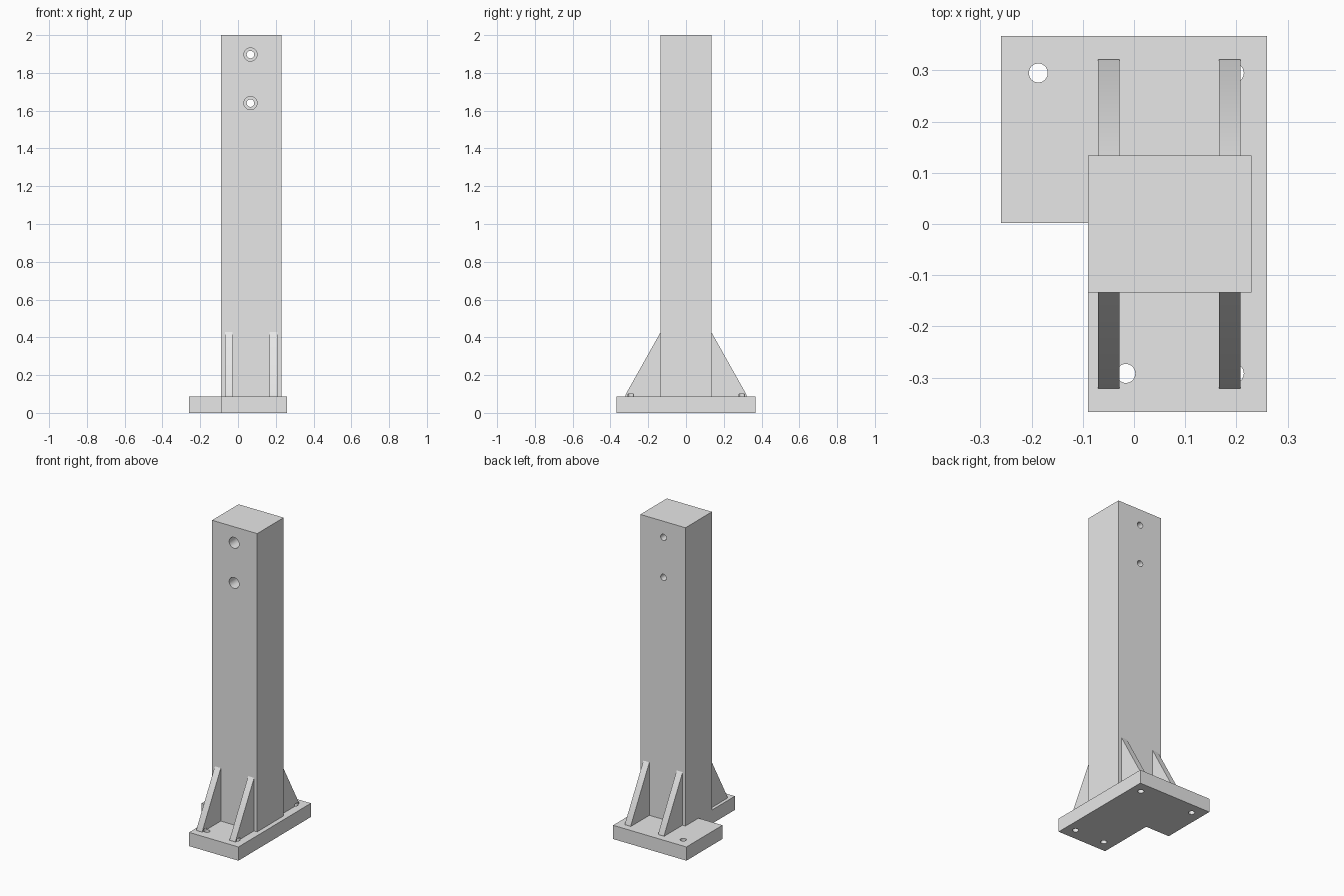
import bpy, bmesh
from math import radians
from mathutils import Matrix, Vector

if "Cube" in bpy.data.objects:
    bpy.data.objects.remove(bpy.data.objects["Cube"], do_unlink=True)

GREY = (0.8, 0.8, 0.8, 1)
grey = bpy.data.materials.new("plain_grey")
grey.use_nodes = True
grey.diffuse_color = GREY
grey.node_tree.nodes["Principled BSDF"].inputs["Base Color"].default_value = GREY

BASE_TOP = 0.088
POST_LEFT, POST_RIGHT, POST_Y = -0.09, 0.23, 0.134


def finish(name, bm):
    bmesh.ops.recalc_face_normals(bm, faces=bm.faces)
    mesh = bpy.data.meshes.new(name)
    bm.to_mesh(mesh)
    bm.free()
    mesh.materials.append(grey)
    obj = bpy.data.objects.new(name, mesh)
    bpy.context.collection.objects.link(obj)
    return obj


def extrude(name, points, offset):
    """Extrude a flat outline into a solid."""
    bm = bmesh.new()
    face = bm.faces.new([bm.verts.new(p) for p in points])
    grown = bmesh.ops.extrude_face_region(bm, geom=[face], use_keep_orig=True)
    moved = [v for v in grown["geom"] if isinstance(v, bmesh.types.BMVert)]
    bmesh.ops.translate(bm, verts=moved, vec=offset)
    return finish(name, bm)


def drill(obj, start, end, radius):
    """Cut a round hole from start to end."""
    start, end = Vector(start), Vector(end)
    axis = end - start
    bm = bmesh.new()
    bmesh.ops.create_cone(
        bm, cap_ends=True, segments=32, radius1=radius, radius2=radius, depth=axis.length,
        matrix=Matrix.Translation((start + end) / 2) @ axis.to_track_quat("Z", "Y").to_matrix().to_4x4())
    cutter = finish("hole_cutter", bm)
    cutter.hide_render = True
    mod = obj.modifiers.new("hole", "BOOLEAN")
    mod.operation, mod.solver, mod.object = "DIFFERENCE", "EXACT", cutter
    bpy.context.view_layer.objects.active = obj
    bpy.ops.object.modifier_apply(modifier=mod.name)
    bpy.data.objects.remove(cutter, do_unlink=True)


# L-shaped base plate
outline = [(POST_LEFT, -0.367), (0.26, -0.367), (0.26, 0.367),
           (-0.26, 0.367), (-0.26, 0.002), (POST_LEFT, 0.002)]
base = extrude("base_plate", [(x, y, 0) for x, y in outline], (0, 0, BASE_TOP))

# Square post
corners = [(POST_LEFT, -POST_Y), (POST_RIGHT, -POST_Y), (POST_RIGHT, POST_Y), (POST_LEFT, POST_Y)]
post = extrude("post", [(x, y, BASE_TOP) for x, y in corners], (0, 0, 2 - BASE_TOP))

# Four tapered gussets
gussets = []
for side, x in (("right", -0.07), ("left", 0.166)):
    for end, sign in (("front", -1), ("back", 1)):
        profile = [(POST_Y, BASE_TOP), (0.321, BASE_TOP), (0.321, 0.095), (POST_Y, 0.428)]
        gussets.append(extrude(f"gusset_{end}_{side}",
                               [(x, sign * y, z) for y, z in profile], (0.042, 0, 0)))

# Anchor holes, which also nick the gussets beside them
for x, y in ((-0.187, 0.295), (0.196, 0.295), (-0.016, -0.292), (0.196, -0.292)):
    for part in [base] + [g for g in gussets if g.data.vertices[0].co.y * y > 0]:
        drill(part, (x, y, -0.05), (x, y, 0.101), 0.0185)

# Counterbored bolt holes through the post
for z in (1.64, 1.897):
    drill(post, (0.066, -0.3, z), (0.066, 0.3, z), 0.02)
    drill(post, (0.066, -0.3, z), (0.066, -0.03, z), 0.035)

for part in [base, post] + gussets:
    bpy.ops.object.select_all(action="DESELECT")
    part.select_set(True)
    bpy.context.view_layer.objects.active = part
    bpy.ops.object.shade_smooth_by_angle(angle=radians(30))
